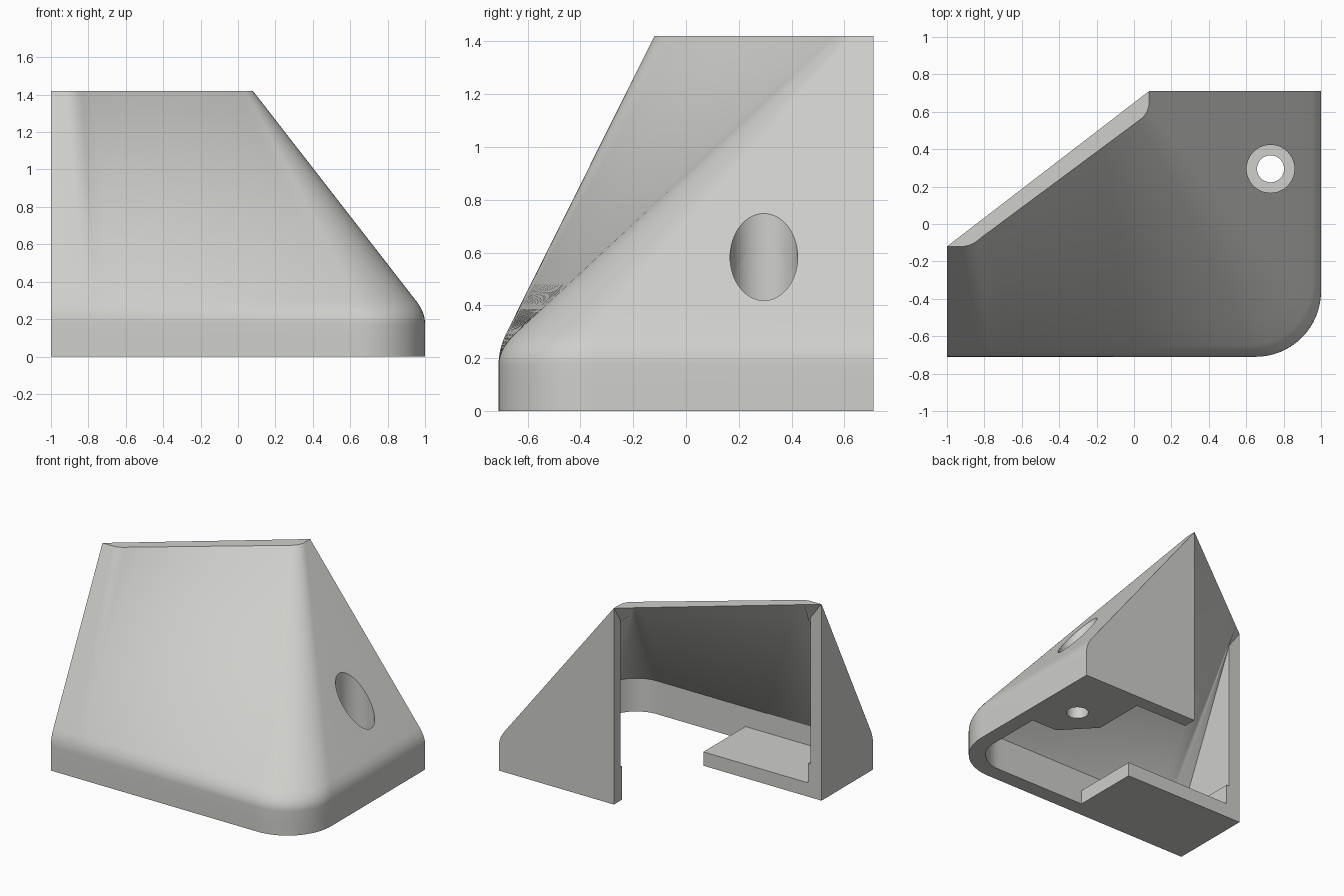
import bpy, bmesh, math

if "Cube" in bpy.data.objects:
    bpy.data.objects.remove(bpy.data.objects["Cube"])

TOP = 1.42
BREAK = 0.236          # height where the walls start leaning in
ROUND = 0.06           # half height of the rounded shoulder
STEP = 0.24            # height of the small ledge inside

grey = bpy.data.materials.new("warm_grey")
grey.diffuse_color = (0.62, 0.62, 0.59, 1)
grey.use_nodes = True
grey.node_tree.nodes["Principled BSDF"].inputs["Base Color"].default_value = grey.diffuse_color


def lerp(a, b, t):
    return tuple(p + (q - p) * t for p, q in zip(a, b))


def line(a, b, n):
    return [lerp(a, b, i / n) for i in range(n + 1)]


def bezier(a, b, c, n):
    return [lerp(lerp(a, b, i / n), lerp(b, c, i / n), i / n) for i in range(n + 1)]


def arc(cx, cy, r, n):
    return [(cx + r * math.sin(i / n * math.pi / 2), cy - r * math.cos(i / n * math.pi / 2))
            for i in range(n + 1)]


def make_object(name, bm):
    bmesh.ops.remove_doubles(bm, verts=bm.verts, dist=0.0003)
    bmesh.ops.recalc_face_normals(bm, faces=bm.faces)
    me = bpy.data.meshes.new(name)
    bm.to_mesh(me)
    bm.free()
    ob = bpy.data.objects.new(name, me)
    bpy.context.collection.objects.link(ob)
    me.materials.append(grey)
    return ob


def prism(name, outline, z0, z1):
    """Upright block; z1 is a function of x giving the top height."""
    bm = bmesh.new()
    lo = [bm.verts.new((x, y, z0)) for x, y in outline]
    hi = [bm.verts.new((x, y, z1(x))) for x, y in outline]
    bm.faces.new(lo)
    bm.faces.new(hi)
    n = len(outline)
    for i in range(n):
        j = (i + 1) % n
        bm.faces.new((lo[i], lo[j], hi[j], hi[i]))
    return make_object(name, bm)


def circle(x, y, r, n=64):
    return [(x + r * math.cos(2 * math.pi * i / n), y + r * math.sin(2 * math.pi * i / n))
            for i in range(n)]


# Matching profiles at the foot and at the top edge
foot = ([(-1, -0.71)] + line((-0.82, -0.71), (-0.74, -0.71), 6)
        + line((-0.74, -0.71), (0.65, -0.71), 20)[1:] + arc(0.65, -0.36, 0.35, 16)[1:]
        + [(1, 0.71)])
crown = ([(-1, -0.12)] + bezier((-0.92, -0.12), (-0.87, -0.12), (-0.82, -0.075), 6)
         + line((-0.82, -0.075), (0.035, 0.56), 20)[1:]
         + bezier((0.035, 0.56), (0.08, 0.595), (0.08, 0.65), 16)[1:] + [(0.08, 0.71)])
foot_in = ([(-0.89, -0.60)] + line((-0.82, -0.60), (-0.74, -0.60), 6)
           + line((-0.74, -0.60), (0.65, -0.60), 20)[1:] + arc(0.65, -0.36, 0.24, 16)[1:]
           + [(0.89, 0.615)])

# Inner top profile lies on the straight diagonal rear edge
A, B = (-1, -0.12), (0.08, 0.71)
dx, dy = B[0] - A[0], B[1] - A[1]
crown_in = []
for x, y in crown:
    t = ((x - A[0]) * dx + (y - A[1]) * dy) / (dx * dx + dy * dy)
    crown_in.append(lerp(A, B, min(max(t, 0.083), 0.905)))


def outer_loop(z):
    if z < BREAK - ROUND:
        d = 0
    elif z < BREAK + ROUND:
        d = (z - BREAK + ROUND) ** 2 / (4 * ROUND)
    else:
        d = z - BREAK
    t = d / (TOP - BREAK)
    return [A] + [lerp(a, b, t) for a, b in zip(foot, crown)] + [B]


def inner_loop(z):
    t = max(0, (z - STEP) / (TOP - STEP))
    pts = [lerp(a, b, t) for a, b in zip(foot_in, crown_in)]
    if z >= TOP:
        pts[0], pts[-1] = A, B
        return [A] + pts + [B]
    xe, ye = (-0.89, 0.615) if z <= STEP else (-0.912, 0.632)
    s = min(1, max(0, (z - STEP) / (1.3 - STEP)))
    pts[0] = (xe, -0.60 + 0.48 * s)
    pts[-1] = (0.89 - 0.81 * s, ye)
    return [(xe, -0.12)] + pts + [(0.08, ye)]


# Shell: outer skin, inner skin, end walls and rims
levels = [0, 0.1] + [BREAK - ROUND + 2 * ROUND * i / 8 for i in range(9)]
levels += [STEP, STEP + 0.001] + [0.4 + 0.1 * i for i in range(10)] + [TOP]
levels.sort()
bm = bmesh.new()
out = [[bm.verts.new((x, y, z)) for x, y in outer_loop(z)] for z in levels]
inn = [[bm.verts.new((x, y, z)) for x, y in inner_loop(z)] for z in levels]
n = len(out[0])
for k in range(len(levels) - 1):
    for skin in (out, inn):
        for i in range(n - 1):
            bm.faces.new((skin[k][i], skin[k][i + 1], skin[k + 1][i + 1], skin[k + 1][i]))
    for i in (0, n - 1):
        bm.faces.new((out[k][i], inn[k][i], inn[k + 1][i], out[k + 1][i]))
for k in (0, -1):
    for i in range(n - 1):
        bm.faces.new((out[k][i], out[k][i + 1], inn[k][i + 1], inn[k][i]))
shell = make_object("shell", bm)

# Floor tab beside the left wall
tab = prism("floor_tab", [(-0.89, -0.60), (-0.055, -0.60), (-0.055, -0.12), (-0.89, -0.12)],
            0, lambda x: 0.1)

# Screw boss rising into the sloping wall
boss = prism("screw_boss", [(0.49, 0.615), (0.49, 0.24), (0.69, 0.03), (0.89, 0.03), (0.89, 0.615)],
             0, lambda x: TOP - (x - 0.08) / 0.777 - 0.06)

# Screw recess and through hole
recess = prism("recess_cutter", circle(0.73, 0.295, 0.128), 0.1, lambda x: 1.6)
hole = prism("hole_cutter", circle(0.73, 0.295, 0.072), -0.1, lambda x: 0.3)


def cut(ob, cutter):
    mod = ob.modifiers.new("cut", 'BOOLEAN')
    mod.operation = 'DIFFERENCE'
    mod.solver = 'EXACT'
    mod.object = cutter
    bpy.context.view_layer.objects.active = ob
    bpy.ops.object.modifier_apply(modifier=mod.name)


cut(shell, recess)
cut(boss, recess)
cut(boss, hole)
for c in (recess, hole):
    bpy.data.objects.remove(c)

# Smooth shading with crisp edges
bpy.ops.object.select_all(action='DESELECT')
for ob in (shell, tab, boss):
    ob.select_set(True)
bpy.context.view_layer.objects.active = shell
bpy.ops.object.shade_smooth_by_angle(angle=math.radians(20))
